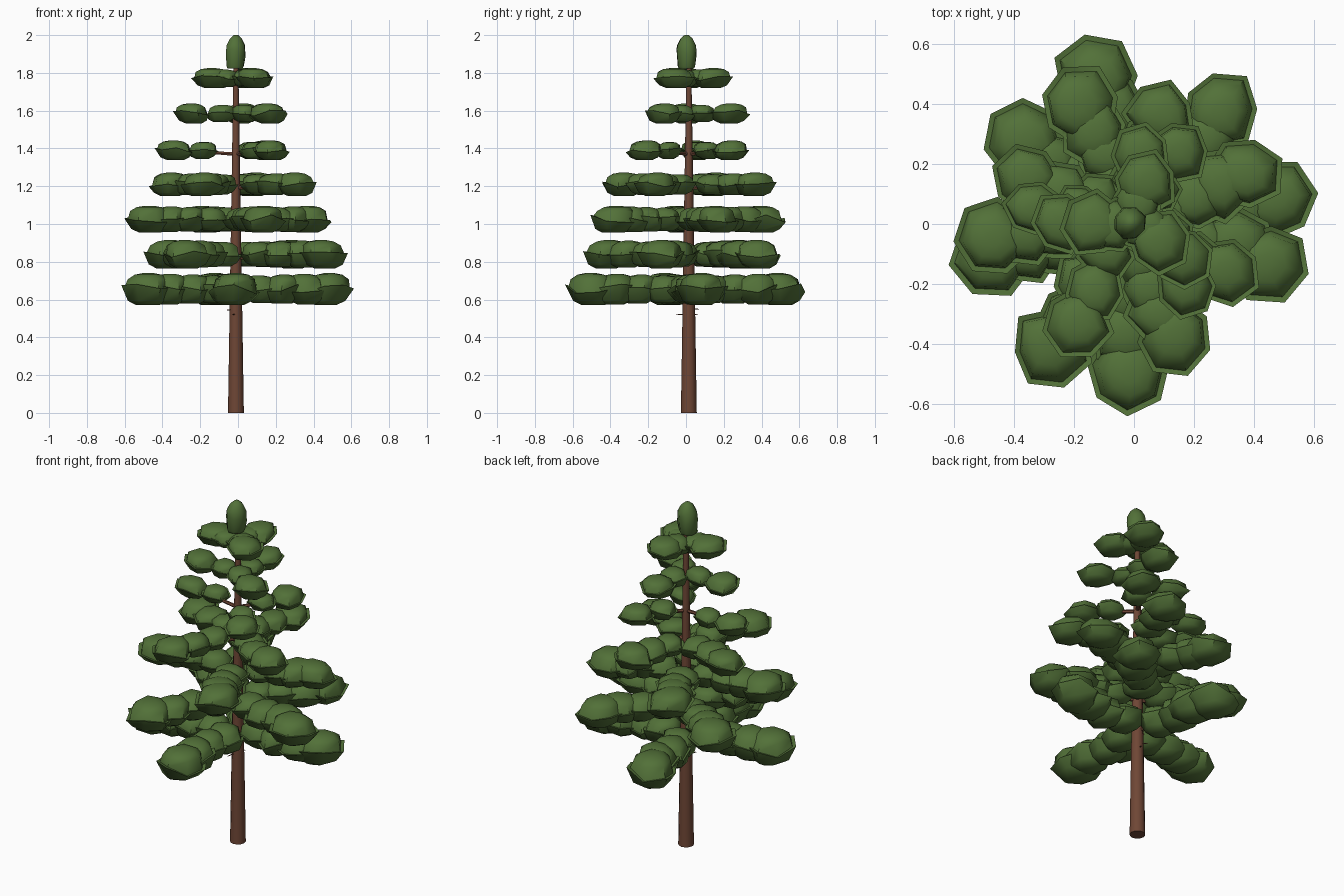
import bpy, bmesh, math, random
from mathutils import Vector

if "Cube" in bpy.data.objects:
    bpy.data.objects.remove(bpy.data.objects["Cube"])

random.seed(5)
CX, CY = -0.011, 0.015          # trunk axis


def material(name, rgb):
    m = bpy.data.materials.new(name)
    m.diffuse_color = (*rgb, 1)
    m.use_nodes = True
    m.node_tree.nodes["Principled BSDF"].inputs["Base Color"].default_value = m.diffuse_color
    return m


GREEN = material("needle green", (0.085, 0.165, 0.04))
BROWN = material("bark brown", (0.158, 0.062, 0.036))


def make_object(name, bm, mat, angle):
    bmesh.ops.recalc_face_normals(bm, faces=bm.faces)
    me = bpy.data.meshes.new(name)
    bm.to_mesh(me)
    bm.free()
    me.materials.append(mat)
    ob = bpy.data.objects.new(name, me)
    bpy.context.collection.objects.link(ob)
    bpy.ops.object.select_all(action='DESELECT')
    ob.select_set(True)
    bpy.context.view_layer.objects.active = ob
    bpy.ops.object.shade_smooth_by_angle(angle=math.radians(angle))
    return ob


def loft(bm, rings):
    """Skin a stack of equal point rings and cap both ends."""
    loops = [[bm.verts.new(p) for p in ring] for ring in rings]
    n = len(loops[0])
    for a, b in zip(loops, loops[1:]):
        for i in range(n):
            j = (i + 1) % n
            bm.faces.new((a[i], a[j], b[j], b[i]))
    bm.faces.new(loops[0][::-1])
    bm.faces.new(loops[-1])


def rod(bm, a, b, r0, r1, sides):
    a, b = Vector(a), Vector(b)
    q = (b - a).to_track_quat('Z', 'Y')
    rings = []
    for p, r in ((a, r0), (b, r1)):
        rings.append([p + q @ Vector((r * math.cos(t), r * math.sin(t), 0))
                      for t in (math.tau * i / sides for i in range(sides))])
    loft(bm, rings)


# Clump cross-section (height, radius): a dome resting in a jagged lower cup
CLUMP = [(-1, 0.42), (-0.72, 0.74), (0.05, 1.0), (0.0, 0.86), (0.62, 0.76), (0.9, 0.5), (1, 0.2)]
TOP = [(-1, 0.75), (-0.85, 0.87), (0, 1), (0.4, 0.93), (0.8, 0.6), (1, 0.22)]


def clump(bm, centre, radius, half, heading, profile=CLUMP, sides=7, rough=0.12, lean=0.08):
    """Angular needle clump, its upper and lower halves leaning apart."""
    wob = [1 + random.uniform(-rough, rough) for _ in range(sides)]
    wob[0] = 1.04
    lift = [random.uniform(-0.3, 0.3) * half for _ in range(sides)]
    a = random.uniform(0, math.tau)
    shift = Vector((math.cos(a), math.sin(a), 0)) * lean * radius
    rings = []
    for h, f in profile:
        ring = []
        for i in range(sides):
            t = heading + math.tau * i / sides
            r = radius * f * wob[i]
            dz = lift[i] if abs(h) < 0.3 else 0
            ring.append(centre + shift * h + Vector((r * math.cos(t), r * math.sin(t), h * half + dz)))
        rings.append(ring)
    loft(bm, rings)


# Tiers: height, half thickness, outer clump radius, clumps per branch,
# branches as (angle in degrees, reach)
TIERS = [
    (0.655, 0.085, 0.138, 4, [(8, 0.625), (104, 0.63), (194, 0.62), (269, 0.65)]),
    (0.840, 0.075, 0.134, 4, [(-17, 0.615), (51, 0.61), (143, 0.58), (-122, 0.64)]),
    (1.025, 0.071, 0.130, 4, [(22, 0.54), (114, 0.55), (187, 0.59), (-70, 0.55)]),
    (1.210, 0.062, 0.120, 3, [(-28, 0.48), (74, 0.48), (159, 0.49), (-117, 0.51)]),
    (1.390, 0.052, 0.103, 2, [(54, 0.38), (173, 0.43), (-50, 0.395)]),
    (1.585, 0.053, 0.104, 2, [(81, 0.325), (182, 0.33), (-36, 0.32)]),
    (1.772, 0.053, 0.112, 2, [(70, 0.245), (188, 0.235), (-38, 0.23)]),
]

# Trunk
bm = bmesh.new()
rod(bm, (CX, CY, 0), (CX, CY, 1.84), 0.042, 0.013, 12)
make_object("trunk", bm, BROWN, 40)

# Branches and their needle clumps
wood = bmesh.new()
for k, (z, half, rad, count, arms) in enumerate(TIERS):
    bm = bmesh.new()
    for deg, reach in arms:
        t = math.radians(deg)
        out = Vector((math.cos(t), math.sin(t), 0))
        base = Vector((CX, CY, z))
        tip = reach - rad
        rod(wood, base - Vector((0, 0, 0.02)), base + out * tip, 0.011, 0.005, 6)
        start = 0.13 if count > 2 else max(tip - 0.15, 0.06)
        for i in range(count):
            f = i / (count - 1)
            size = 0.8 + 0.2 * f
            sway = 0 if f == 1 else random.uniform(-0.025, 0.025)
            c = base + out * (start + (tip - start) * f) + Vector((-out.y, out.x, 0)) * sway
            clump(bm, c, rad * size, half * (0.86 + 0.14 * f), t)
    make_object(f"needle_tier_{k + 1}", bm, GREEN, 50)

# Small dead twigs below the crown
for z, deg, length in ((0.555, 120, 0.06), (0.55, 200, 0.05), (0.525, 255, 0.07), (0.525, 75, 0.05)):
    t = math.radians(deg)
    rod(wood, (CX, CY, z), (CX + length * math.cos(t), CY + length * math.sin(t), z - 0.006), 0.004, 0.002, 5)
make_object("branches", wood, BROWN, 40)

# Crown tip
bm = bmesh.new()
clump(bm, Vector((-0.014, 0.003, 1.911)), 0.056, 0.089, 0.4, TOP, 8, 0.04, 0.05)
make_object("crown_tip", bm, GREEN, 60)
